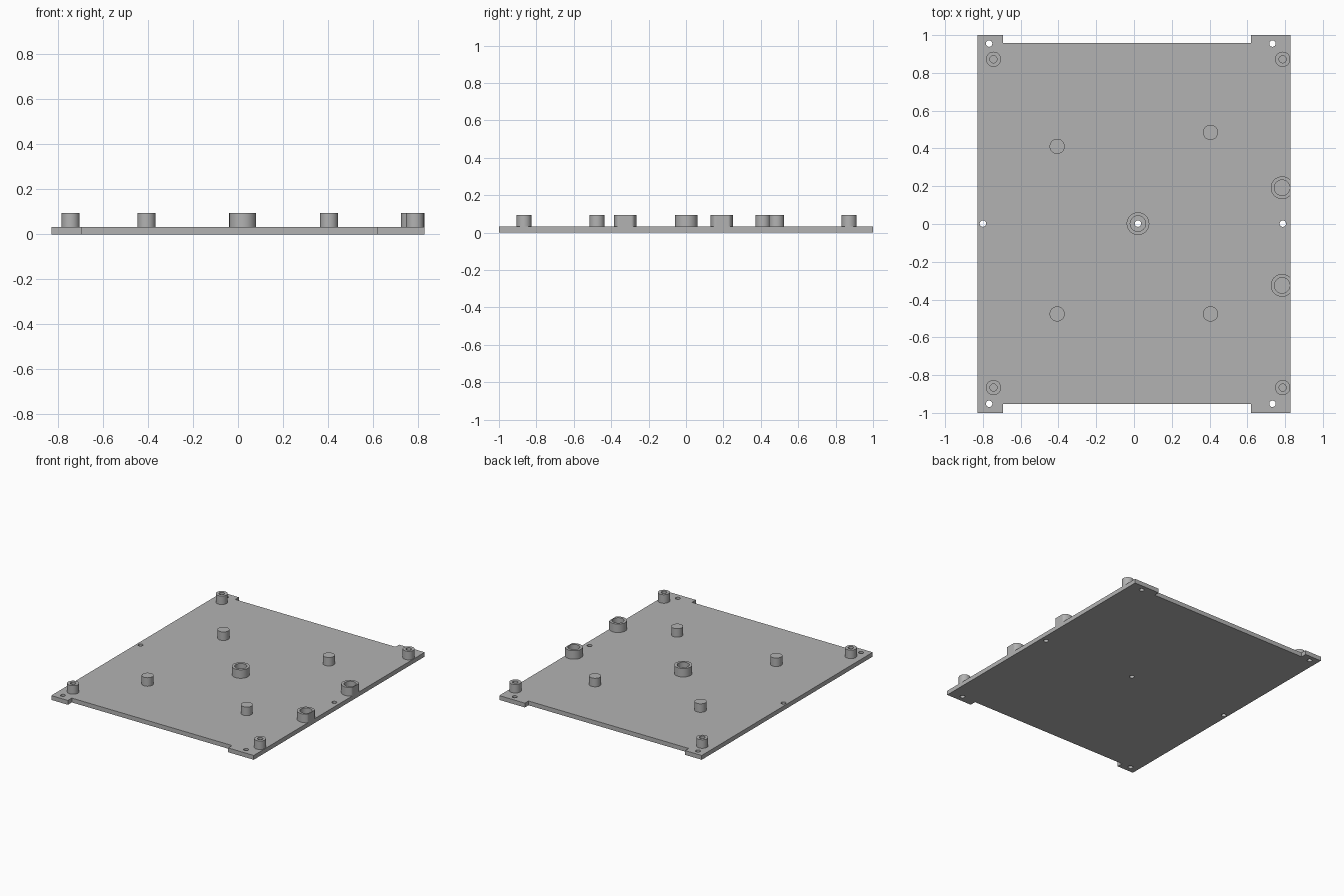
import bpy, bmesh, math

if "Cube" in bpy.data.objects:
    bpy.data.objects.remove(bpy.data.objects["Cube"])

GREY = bpy.data.materials.new("plain_grey")
GREY.diffuse_color = (0.45, 0.45, 0.45, 1)
GREY.use_nodes = True
GREY.node_tree.nodes["Principled BSDF"].inputs["Base Color"].default_value = GREY.diffuse_color

EDGE_X = 0.829          # half width of the plate, bosses are trimmed to it
PLATE_T, BOSS_TOP = 0.032, 0.095


def circle(x, y, r, n=48):
    return [(min(x + r * math.cos(2 * math.pi * i / n), EDGE_X),
             y + r * math.sin(2 * math.pi * i / n)) for i in range(n)]


def extrude_profile(name, loops, z0, z1):
    """Fill the outer loop minus the hole loops, then extrude upwards."""
    bm = bmesh.new()
    edges = []
    for loop in loops:
        pts = [p for i, p in enumerate(loop) if math.dist(p, loop[i - 1]) > 1e-5]
        vs = [bm.verts.new((x, y, z0)) for x, y in pts]
        edges += [bm.edges.new((vs[i - 1], vs[i])) for i in range(len(vs))]
    bmesh.ops.triangle_fill(bm, edges=edges, use_beauty=True, use_dissolve=False)
    ext = bmesh.ops.extrude_face_region(bm, geom=bm.faces[:], use_keep_orig=True)
    top = [v for v in ext["geom"] if isinstance(v, bmesh.types.BMVert)]
    bmesh.ops.translate(bm, verts=top, vec=(0, 0, z1 - z0))
    bmesh.ops.recalc_face_normals(bm, faces=bm.faces[:])
    me = bpy.data.meshes.new(name)
    bm.to_mesh(me)
    bm.free()
    me.materials.append(GREY)
    ob = bpy.data.objects.new(name, me)
    bpy.context.collection.objects.link(ob)
    bpy.ops.object.select_all(action='DESELECT')
    ob.select_set(True)
    bpy.context.view_layer.objects.active = ob
    bpy.ops.object.shade_smooth_by_angle(angle=math.radians(30))
    return ob


# Base plate with notched ends and drilled holes
outline = [(-EDGE_X, -1), (-0.693, -1), (-0.693, -0.954), (0.619, -0.954),
           (0.619, -1), (EDGE_X, -1), (EDGE_X, 1), (0.619, 1),
           (0.619, 0.958), (-0.693, 0.958), (-0.693, 1), (-EDGE_X, 1)]
drilled = [(-0.767, 0.955), (0.733, 0.955), (-0.767, -0.952), (0.733, -0.952),
           (-0.80, 0.002), (0.788, 0.002), (0.021, 0.002)]
extrude_profile("base_plate", [outline] + [circle(x, y, 0.017, 24) for x, y in drilled],
                0, PLATE_T)

# Corner screw bosses
for x in (-0.744, 0.787):
    for y in (-0.866, 0.872):
        extrude_profile("corner_boss", [circle(x, y, 0.040), circle(x, y, 0.019, 32)],
                        PLATE_T, BOSS_TOP)

# Solid support posts
for x, y in ((-0.407, 0.411), (0.405, 0.485), (-0.407, -0.476), (0.405, -0.476)):
    extrude_profile("support_post", [circle(x, y, 0.040)], PLATE_T, BOSS_TOP)

# Large ring bosses: one in the centre, two trimmed at the right edge
for name, x, y in (("centre_ring", 0.021, 0.002),
                   ("edge_ring", 0.784, 0.192), ("edge_ring", 0.784, -0.325)):
    extrude_profile(name, [circle(x, y, 0.060), circle(x, y, 0.041)], PLATE_T, BOSS_TOP)
